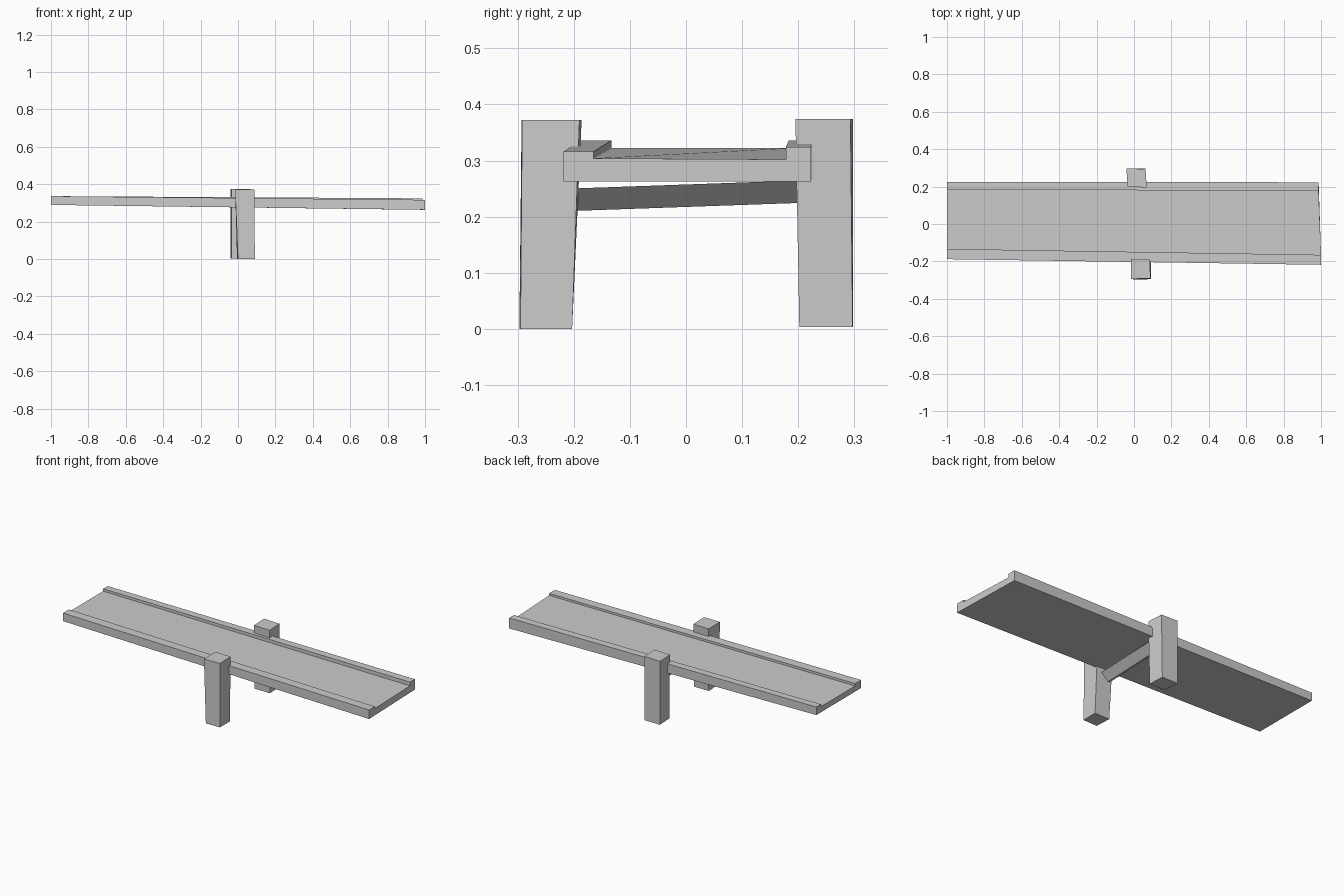
import bpy, bmesh

if "Cube" in bpy.data.objects:
    bpy.data.objects.remove(bpy.data.objects["Cube"])


def loft(name, a, b):
    """Solid joining two matching closed outlines of 3D points."""
    bm = bmesh.new()
    va = [bm.verts.new(p) for p in a]
    vb = [bm.verts.new(p) for p in b]
    n = len(va)
    bm.faces.new(va)
    bm.faces.new(vb[::-1])
    for i in range(n):
        j = (i + 1) % n
        bm.faces.new((va[i], vb[i], vb[j], va[j]))
    bmesh.ops.recalc_face_normals(bm, faces=bm.faces)
    me = bpy.data.meshes.new(name)
    bm.to_mesh(me)
    bm.free()
    ob = bpy.data.objects.new(name, me)
    bpy.context.collection.objects.link(ob)
    return ob


# Sloping trough: U-shaped section, slightly uneven from end to end
high_end = [(-.188, .289), (.225, .289), (.225, .336), (.183, .336),
            (.183, .322), (-.133, .322), (-.133, .336), (-.188, .336)]
low_end = [(-.218, .263), (.223, .263), (.223, .324), (.178, .324),
           (.178, .302), (-.165, .304), (-.165, .316), (-.218, .316)]
loft("trough",
     [(-1, y, z) for y, z in high_end],
     [(.987 if y > 0 else 1, y, z) for y, z in low_end])


# Rough-hewn posts: uneven bottom and top quads
def post(name, bottom, top, z0, z1):
    loft(name, [(x, y, z0) for x, y in bottom], [(x, y, z1) for x, y in top])


post("front_post",
     [(0, -.297), (.09, -.295), (.09, -.203), (-.005, -.203)],
     [(-.015, -.293), (.088, -.292), (.085, -.19), (-.015, -.186)], 0, .372)
post("back_post",
     [(-.035, .203), (.065, .202), (.06, .297), (-.04, .298)],
     [(-.036, .2), (.068, .195), (.062, .293), (-.04, .298)], .003, .374)

# Cross bar between the posts, rising to the back, with a slanted side
bar = [(.055, .25), (.012, .21), (-.004, .215), (.004, .25)]
loft("cross_bar",
     [(x, -.21, z) for x, z in bar],
     [(x, .215, z + .015) for x, z in bar])
